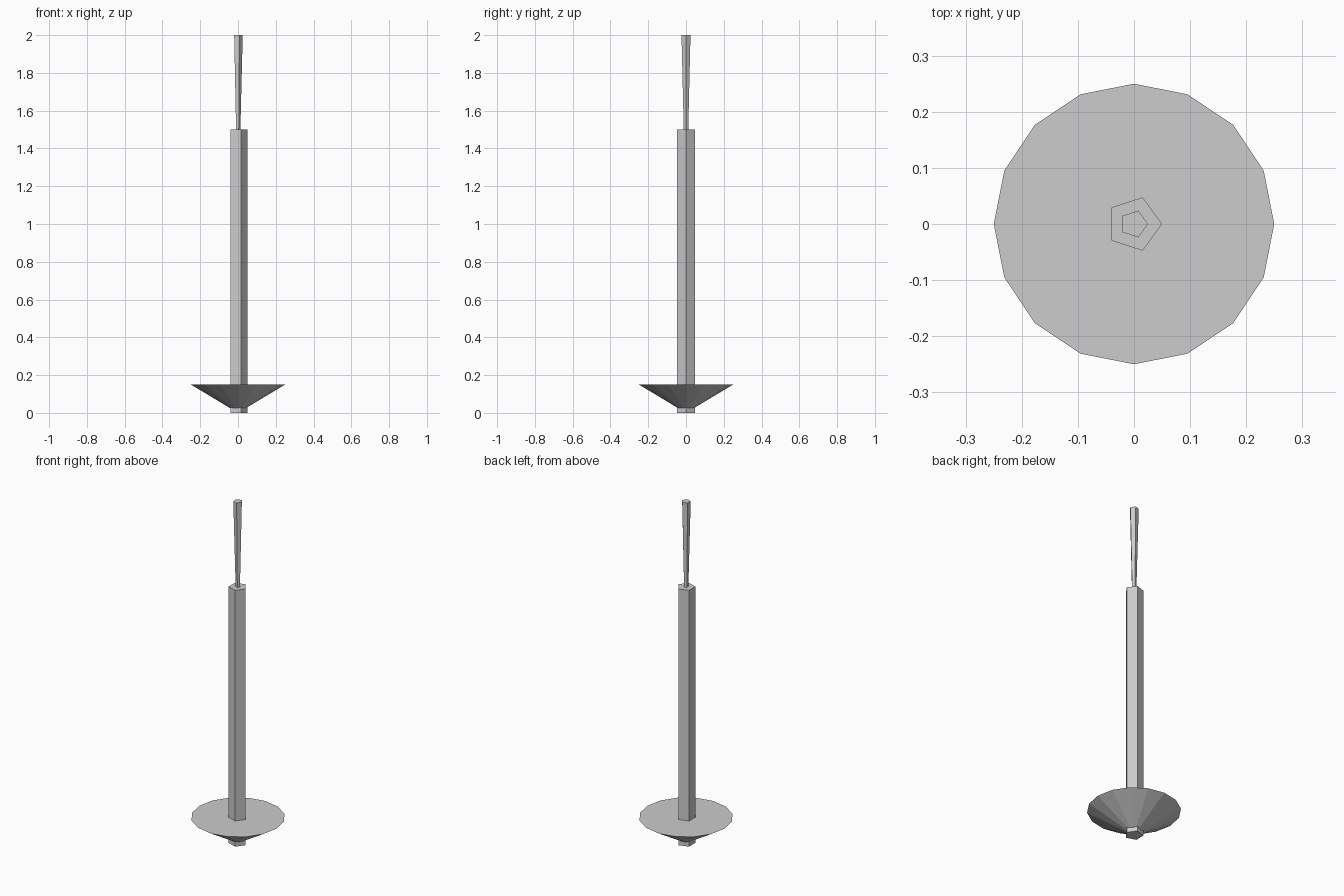
import bpy

cube = bpy.data.objects.get("Cube")
if cube:
    bpy.data.objects.remove(cube, do_unlink=True)

# Single plain grey for every part
grey = bpy.data.materials.new("light grey")
grey.use_nodes = True
colour = (0.604, 0.604, 0.604, 1)
grey.diffuse_color = colour
grey.node_tree.nodes["Principled BSDF"].inputs["Base Color"].default_value = colour


def tapered(name, sides, r_low, r_high, z_low, z_high):
    """Flat-shaded prism, frustum or cone with one corner on +x."""
    bpy.ops.mesh.primitive_cone_add(
        vertices=sides, radius1=r_low, radius2=r_high,
        depth=z_high - z_low, location=(0, 0, (z_low + z_high) / 2))
    obj = bpy.context.object
    obj.name = name
    # Turn the first corner from +y to +x
    obj.rotation_euler.z = -1.5707963
    obj.data.materials.append(grey)
    return obj


# Five-sided shaft running the length of the handle
tapered("shaft", 5, 0.05, 0.05, 0, 1.5)
# Inverted cone guard with a flat top
tapered("cone_guard", 16, 0, 0.25, 0, 0.15)
# Slim tip that widens upward out of the shaft
tapered("tip", 5, 0.0113, 0.025, 1.45, 2)
